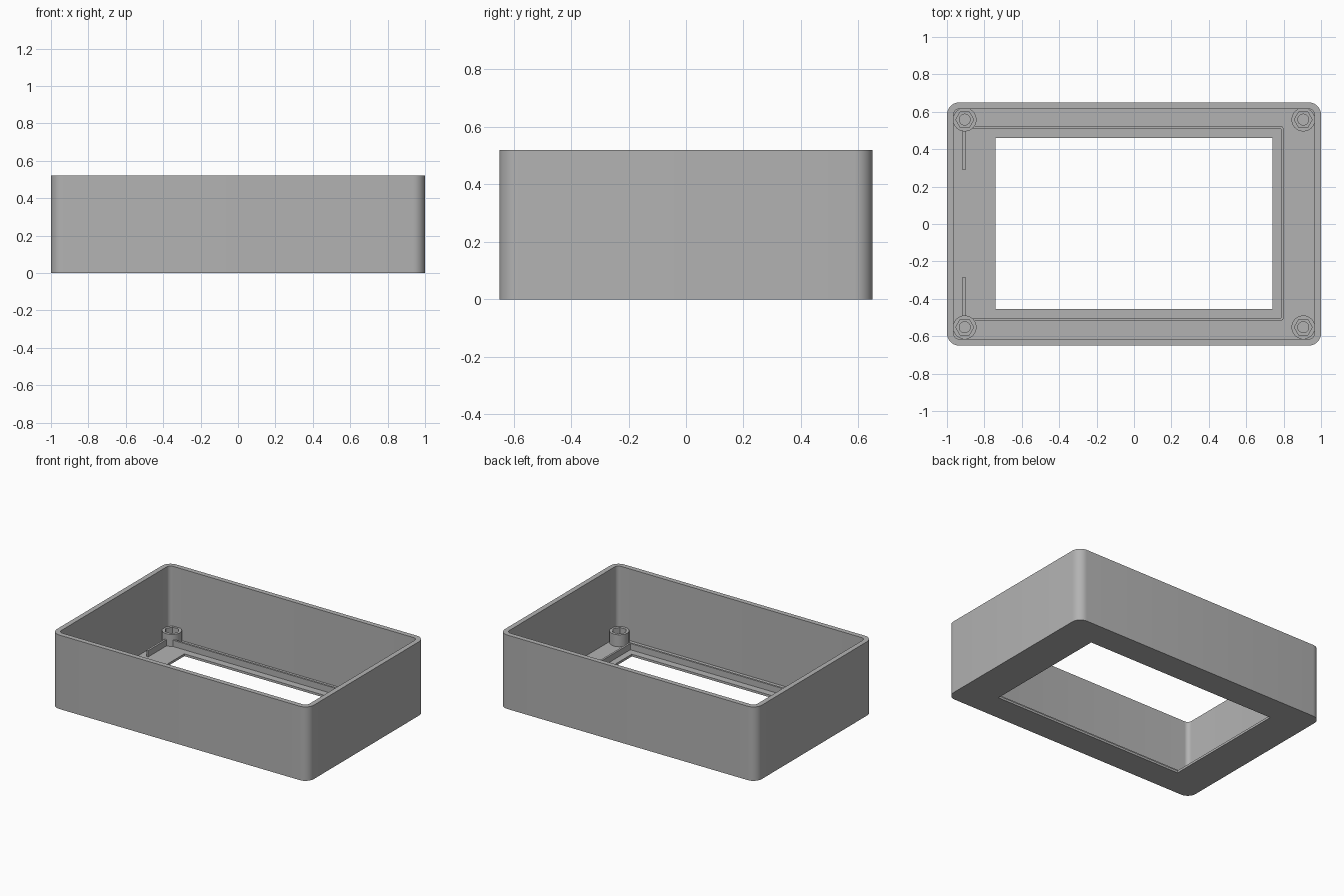
import bpy, bmesh
from math import cos, sin, pi, radians

default = bpy.data.objects.get("Cube")
if default:
    bpy.data.objects.remove(default, do_unlink=True)

grey = bpy.data.materials.new("mid grey plastic")
grey.use_nodes = True
colour = (0.45, 0.45, 0.45, 1)
grey.diffuse_color = colour
grey.node_tree.nodes["Principled BSDF"].inputs["Base Color"].default_value = colour

HEIGHT, FLOOR, RIM_TOP, POST_TOP = 0.52, 0.016, 0.06, 0.10
CY = 0.003  # the inner fittings sit slightly towards the back


def finish(bm, name):
    bmesh.ops.remove_doubles(bm, verts=bm.verts, dist=0.0001)
    bmesh.ops.recalc_face_normals(bm, faces=bm.faces)
    mesh = bpy.data.meshes.new(name)
    bm.to_mesh(mesh)
    bm.free()
    mesh.materials.append(grey)
    ob = bpy.data.objects.new(name, mesh)
    bpy.context.collection.objects.link(ob)
    bpy.ops.object.select_all(action='DESELECT')
    ob.select_set(True)
    bpy.context.view_layer.objects.active = ob
    bpy.ops.object.shade_smooth_by_angle(angle=radians(30))
    return ob


def loft(name, loops, closed=False):
    """Join matching loops of points; either close into a ring or cap both ends."""
    bm = bmesh.new()
    rings = [[bm.verts.new(p) for p in loop] for loop in loops]
    pairs = list(zip(rings, rings[1:] + rings[:1]))
    for a, b in (pairs if closed else pairs[:-1]):
        for i in range(len(a)):
            j = (i + 1) % len(a)
            bm.faces.new((a[i], a[j], b[j], b[i]))
    if not closed:
        bm.faces.new(rings[0])
        bm.faces.new(rings[-1])
    return finish(bm, name)


def rounded_rect(hx, hy, r, z, cy=0.0, steps=8):
    pts = []
    for k, (sx, sy) in enumerate(((1, 1), (-1, 1), (-1, -1), (1, -1))):
        for i in range(steps + 1):
            a = (k + i / steps) * pi / 2
            pts.append((sx * (hx - r) + r * cos(a), cy + sy * (hy - r) + r * sin(a), z))
    return pts


def polygon(x, y, r, z, sides=0, n=48):
    """Circle, or regular polygon sampled with the same number of points."""
    pts = []
    for i in range(n):
        a = 2 * pi * i / n
        d = r
        if sides:
            w = 2 * pi / sides
            d = r * cos(w / 2) / cos(a % w - w / 2)
        pts.append((x + d * cos(a), y + d * sin(a), z))
    return pts


# Open case: outer wall, inner wall, floor and display window in one loft
loft("case_shell", [
    rounded_rect(1, 0.65, 0.065, 0),
    rounded_rect(1, 0.65, 0.065, HEIGHT),
    rounded_rect(0.965, 0.615, 0.03, HEIGHT),
    rounded_rect(0.965, 0.615, 0.03, FLOOR),
    rounded_rect(0.74, 0.457, 0, FLOOR, CY),
    rounded_rect(0.74, 0.457, 0, 0, CY),
], closed=True)

# Corner posts with a hexagonal nut pocket and a narrower screw hole
for sx, side in ((1, "left"), (-1, "right")):
    for sy, end in ((1, "back"), (-1, "front")):
        x, y = sx * 0.905, CY + sy * 0.555
        loft(f"{end}_{side}_post", [
            polygon(x, y, 0.063, FLOOR / 2),
            polygon(x, y, 0.063, POST_TOP),
            polygon(x, y, 0.048, POST_TOP, 6),
            polygon(x, y, 0.048, 0.055, 6),
            polygon(x, y, 0.029, 0.055),
            polygon(x, y, 0.029, FLOOR),
        ])


# Thin three-sided rim around the window, open on the right
def half_rim(x, y, r):
    corner = [(x - r + r * sin(a), CY + y - r + r * cos(a))
              for a in (i * pi / 12 for i in range(7))]
    return [(-0.87, CY + y)] + corner


def rim_path(x, y, r):
    top = half_rim(x, y, r)
    return top + [(px, 2 * CY - py) for px, py in reversed(top)]


bm = bmesh.new()
paths = [(rim_path(0.8, 0.521, 0.018), FLOOR / 2), (rim_path(0.8, 0.521, 0.018), RIM_TOP),
         (rim_path(0.786, 0.507, 0.004), RIM_TOP), (rim_path(0.786, 0.507, 0.004), FLOOR / 2)]
rows = [[bm.verts.new((px, py, z)) for px, py in path] for path, z in paths]
for a, b in zip(rows, rows[1:] + rows[:1]):
    for i in range(len(a) - 1):
        bm.faces.new((a[i], a[i + 1], b[i + 1], b[i]))
for end in (0, -1):
    bm.faces.new([row[end] for row in rows])
finish(bm, "window_rim")

# Short ribs running from the right-hand posts
for sy, end in ((1, "back"), (-1, "front")):
    y0, y1 = CY + sy * 0.287, CY + sy * 0.51
    plan = ((-0.917, y0), (-0.902, y0), (-0.902, y1), (-0.917, y1))
    loft(f"{end}_rib", [[(x, y, z) for x, y in plan] for z in (FLOOR / 2, RIM_TOP)])
